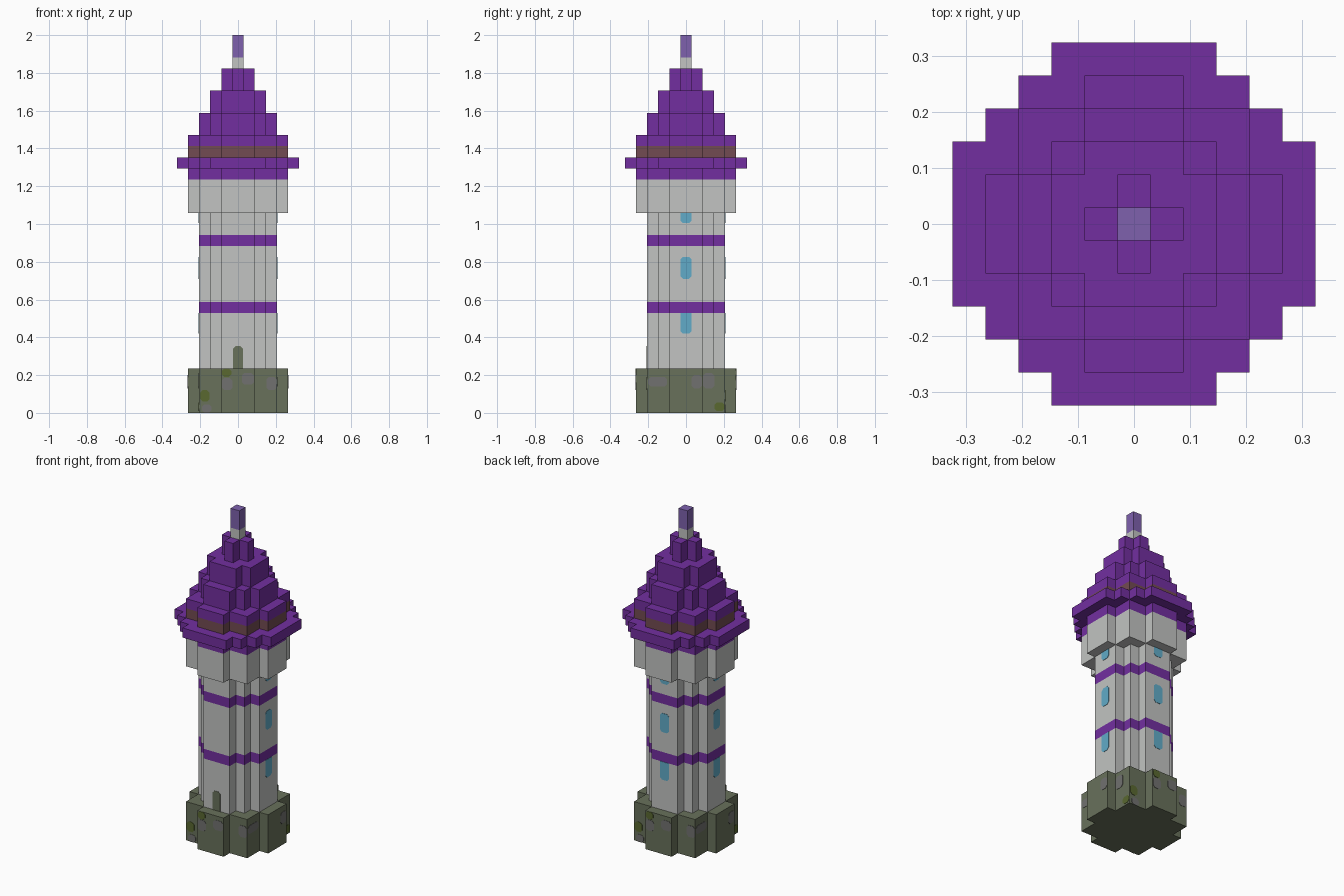
import bpy, bmesh
from math import pi
from mathutils import Matrix

cube = bpy.data.objects.get("Cube")
if cube:
    bpy.data.objects.remove(cube, do_unlink=True)

U = 2 / 34  # block size


def material(name, rgb):
    m = bpy.data.materials.new(name)
    m.use_nodes = True
    m.diffuse_color = (*rgb, 1)
    m.node_tree.nodes["Principled BSDF"].inputs["Base Color"].default_value = (*rgb, 1)
    return m


PURPLE = material("purple tile", (.17, .028, .35))
PLASTER = material("pale plaster", (.54, .55, .54))
STONE = material("olive stone", (.14, .165, .105))
COBBLE = material("grey cobble", (.165, .165, .16))
MOSS = material("moss green", (.10, .14, .03))
GLASS = material("blue glass", (.12, .41, .58))
BROWN = material("brown wood", (.17, .07, .085))
LAVENDER = material("lavender", (.21, .12, .42))


def finish(name, bm, mats):
    bmesh.ops.recalc_face_normals(bm, faces=bm.faces)
    mesh = bpy.data.meshes.new(name)
    bm.to_mesh(mesh)
    bm.free()
    for m in mats:
        mesh.materials.append(m)
    obj = bpy.data.objects.new(name, mesh)
    bpy.context.collection.objects.link(obj)
    return obj


def stepped_ring(bm, quarter, z):
    """Stair-stepped outline: one quarter turned four times."""
    ring = []
    for k in range(4):
        for x, y in quarter:
            for _ in range(k):
                x, y = -y, x
            ring.append(bm.verts.new((x * U, y * U, z * U)))
    return ring


def stack(name, quarter, bottom, bands):
    """Extrude an outline upward through coloured bands of (top, material)."""
    bm = bmesh.new()
    mats = []
    low = stepped_ring(bm, quarter, bottom)
    bm.faces.new(low)
    for top, mat in bands:
        if mat not in mats:
            mats.append(mat)
        high = stepped_ring(bm, quarter, top)
        n = len(low)
        for i in range(n):
            j = (i + 1) % n
            f = bm.faces.new((low[i], low[j], high[j], high[i]))
            f.material_index = mats.index(mat)
        low = high
    bm.faces.new(low).material_index = mats.index(bands[-1][1])
    return finish(name, bm, mats)


def plate(name, side, depth, x0, x1, z0, z1, mat, cut_low=True, cut_high=True):
    """Thin plate with clipped corners; side counts quarter turns from the front."""
    bm = bmesh.new()
    c = .013
    pts = [(x0 + c, z0), (x1 - c, z0), (x1, z0 + c)] if cut_low else [(x0, z0), (x1, z0)]
    pts += [(x1, z1 - c), (x1 - c, z1), (x0 + c, z1), (x0, z1 - c)] if cut_high else [(x1, z1), (x0, z1)]
    if cut_low:
        pts.append((x0, z0 + c))
    y = -depth * U
    face = bm.faces.new([bm.verts.new((x, y - .002, z)) for x, z in pts])
    ext = bmesh.ops.extrude_face_region(bm, geom=[face])
    new = [v for v in ext["geom"] if isinstance(v, bmesh.types.BMVert)]
    bmesh.ops.translate(bm, verts=new, vec=(0, .004, 0))
    bmesh.ops.transform(bm, matrix=Matrix.Rotation(side * pi / 2, 4, "Z"), verts=bm.verts)
    return finish(name, bm, [mat])


def lobed(r):
    """Square core with a three-block wide arm on each side."""
    return [(r, 1.5), (r - 1, 1.5), (r - 1, r - 1), (1.5, r - 1), (1.5, r)]


def cross(r, w):
    return [(r, w), (w, w), (w, r)]


BRIM = [(5.5, 2.5), (4.5, 2.5), (4.5, 3.5), (3.5, 3.5), (3.5, 4.5), (2.5, 4.5), (2.5, 5.5)]

# Tower body
stack("stone_base", lobed(4.5), 0, [(4, STONE)])
stack("shaft", lobed(3.5), 4,
      [(9, PLASTER), (10, PURPLE), (15, PLASTER), (16, PURPLE), (18, PLASTER)])
stack("upper_chamber", lobed(4.5), 18, [(21, PLASTER), (22, PURPLE)])

# Stepped roof
stack("roof_brim", BRIM, 22, [(23, PURPLE)])
stack("roof_tier_1", lobed(4.5), 23, [(24, BROWN), (25, PURPLE)])
stack("roof_tier_2", lobed(3.5), 25, [(27, PURPLE)])
stack("roof_tier_3", cross(2.5, 1.5), 27, [(29, PURPLE)])
stack("roof_tier_4", cross(1.5, .5), 29, [(31, PURPLE)])
stack("finial", [(.5, .5)], 31, [(32, PLASTER), (34, LAVENDER)])

# Door on the front
plate("door", 0, 3.5, -.026, .026, 4 * U, 6 * U, STONE, cut_low=False)

# Three windows on every other side
for side in (1, 2, 3):
    plate("low_window", side, 3.5, -.03, .03, .42, 9 * U, GLASS, cut_high=False)
    plate("middle_window", side, 3.5, -.03, .03, .71, .825, GLASS)
    plate("high_window", side, 3.5, -.03, .03, 1.005, 18 * U, GLASS, cut_high=False)

# Moss and cobble patches on the base, repeated on opposite sides
front_patches = [(4.5, -.085, -.035, .19, .235, MOSS), (3.5, -.2, -.15, .06, .12, MOSS),
                 (4.5, -.085, -.03, .12, .185, COBBLE), (4.5, .02, .085, .15, .21, COBBLE),
                 (3.5, .15, .205, .12, .19, COBBLE), (3.5, -.19, -.14, .0, .045, COBBLE)]
side_patches = [(3.5, -.2, -.1, .14, .19, COBBLE), (4.5, .03, .085, .13, .2, COBBLE),
                (3.5, .09, .15, .13, .21, COBBLE), (3.5, .15, .205, .01, .055, MOSS)]
for first, patches in ((0, front_patches), (1, side_patches)):
    for side in (first, first + 2):
        for depth, x0, x1, z0, z1, mat in patches:
            kind = "moss_patch" if mat == MOSS else "cobble_patch"
            plate(kind, side, depth, x0, x1, z0, z1, mat)
